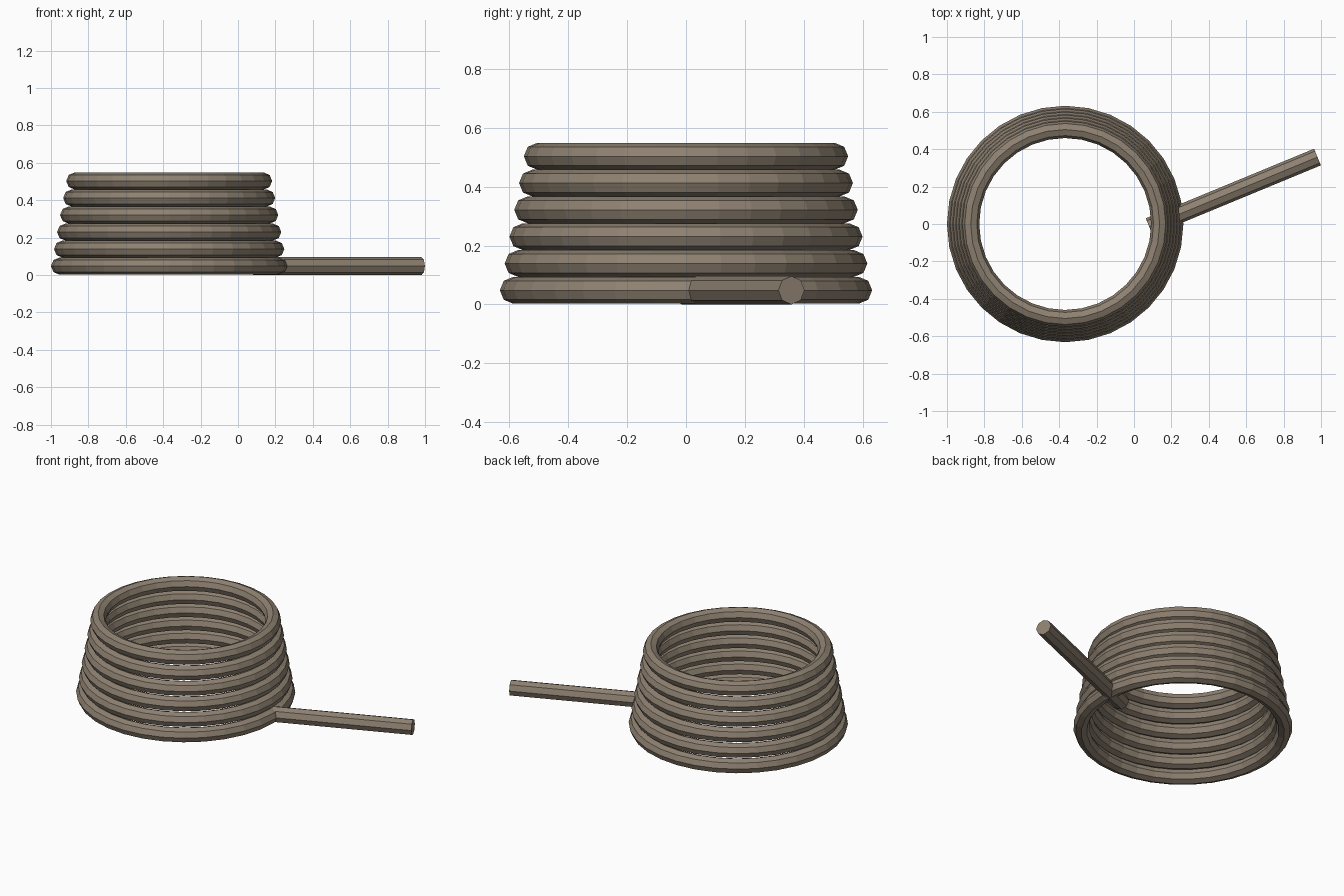
import bpy
import math
from mathutils import Vector

cube = bpy.data.objects.get("Cube")
if cube:
    bpy.data.objects.remove(cube, do_unlink=True)

RING_X = -0.368      # centre of the stacked rings
TUBE = 0.0455        # ring tube radius
ROD = 0.048          # handle radius

# One warm grey-brown colour for everything
clay = bpy.data.materials.new("warm_grey_brown")
clay.use_nodes = True
colour = (0.27, 0.22, 0.165, 1)
clay.diffuse_color = colour
bsdf = clay.node_tree.nodes["Principled BSDF"]
bsdf.inputs["Base Color"].default_value = colour
bsdf.inputs["Roughness"].default_value = 0.8


def finish(name):
    obj = bpy.context.object
    obj.name = name
    obj.data.name = name
    obj.data.materials.append(clay)
    bpy.ops.object.shade_flat()
    return obj


# Six stacked rings that narrow towards the top
for i in range(6):
    bpy.ops.mesh.primitive_torus_add(
        major_radius=0.5865 - 0.0163 * i, minor_radius=TUBE,
        major_segments=32, minor_segments=8,
        location=(RING_X, 0, ROD + 2 * TUBE * i))
    finish(f"ring_{i + 1}")

# Straight handle rod, run through the wall of the bottom ring
start = Vector((0.081, -0.014, ROD))
tip = Vector((0.981, 0.358, ROD))
along = tip - start
bpy.ops.mesh.primitive_cylinder_add(
    vertices=8, radius=ROD, depth=along.length,
    location=(start + tip) / 2,
    rotation=(0, math.pi / 2, math.atan2(along.y, along.x)))
finish("handle")
